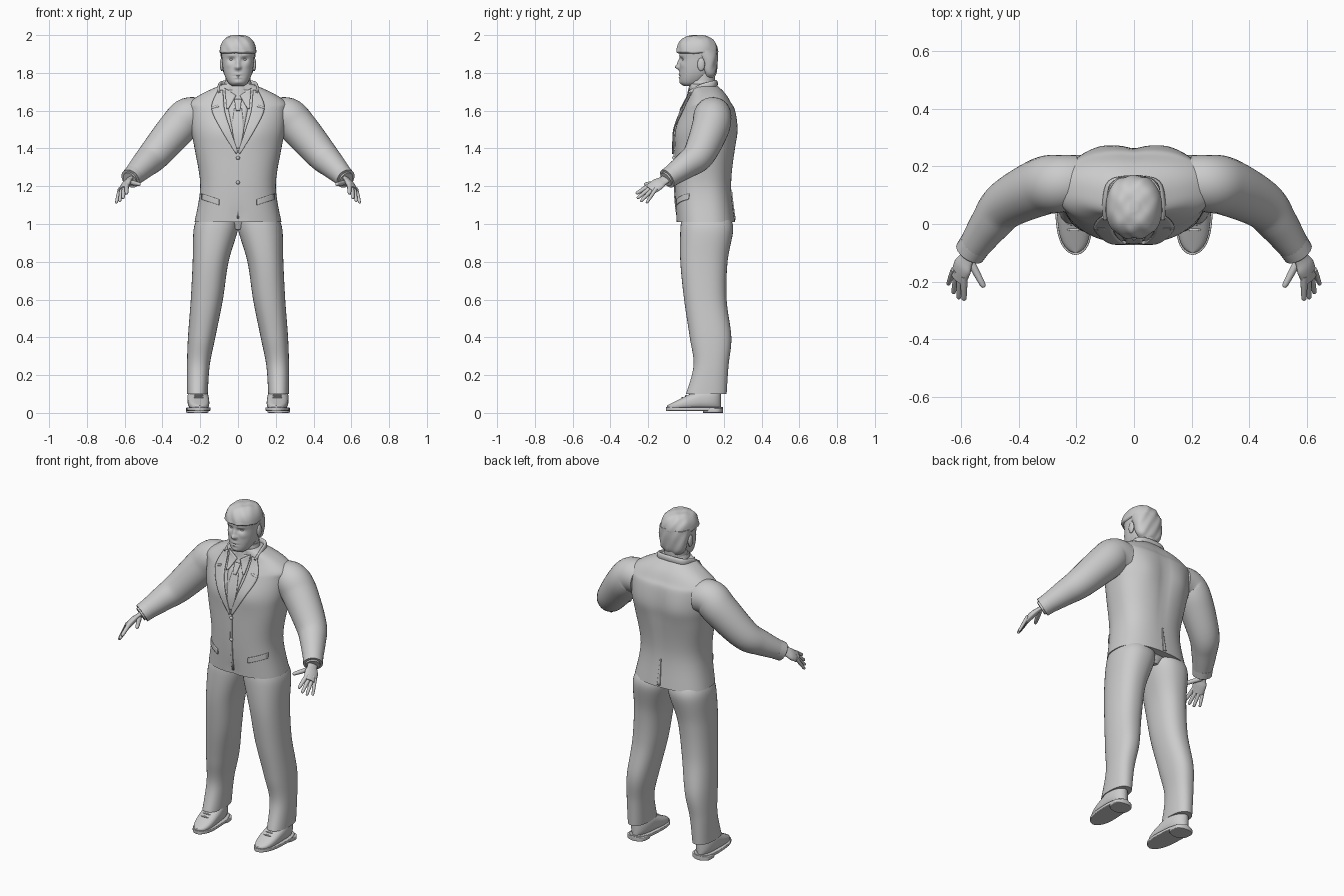
import bpy, bmesh
from math import sin, cos, pi, exp, radians
from mathutils import Vector
from mathutils.bvhtree import BVHTree

if "Cube" in bpy.data.objects:
    bpy.data.objects.remove(bpy.data.objects["Cube"])

colour = (0.6, 0.6, 0.6, 1)
grey = bpy.data.materials.new("plain grey")
grey.use_nodes = True
grey.diffuse_color = colour
grey.node_tree.nodes["Principled BSDF"].inputs["Base Color"].default_value = colour


def finish(name, bm, mirror=False, angle=40):
    """Turn a bmesh into a smooth shaded object; returns it with a tree for projecting."""
    bmesh.ops.recalc_face_normals(bm, faces=bm.faces)
    tree = BVHTree.FromBMesh(bm)
    mesh = bpy.data.meshes.new(name)
    bm.to_mesh(mesh)
    bm.free()
    mesh.materials.append(grey)
    obj = bpy.data.objects.new(name, mesh)
    bpy.context.collection.objects.link(obj)
    bpy.ops.object.select_all(action='DESELECT')
    obj.select_set(True)
    bpy.context.view_layer.objects.active = obj
    bpy.ops.object.shade_smooth_by_angle(angle=radians(angle))
    if mirror:
        obj.modifiers.new("mirror", 'MIRROR').use_mirror_merge = False
    return obj, tree


def spline(rows, steps):
    """Catmull-Rom through rows of numbers."""
    out = []
    last = len(rows) - 1
    for i in range(last):
        quad = (rows[max(i - 1, 0)], rows[i], rows[i + 1], rows[min(i + 2, last)])
        for s in range(steps):
            t = s / steps
            out.append([b + t * ((c - a) + t * ((2*a - 5*b + 4*c - d) + t * (3*b - a - 3*c + d))) / 2
                        for a, b, c, d in zip(*quad)])
    return out + [list(rows[-1])]


def skin(rings):
    """Bridge rings of points into a closed bmesh."""
    bm = bmesh.new()
    loops = [[bm.verts.new(p) for p in ring] for ring in rings]
    for low, high in zip(loops, loops[1:]):
        for k in range(len(low)):
            bm.faces.new((low[k - 1], low[k], high[k], high[k - 1]))
    bm.faces.new(loops[0])
    bm.faces.new(loops[-1])
    return bm


def signed_power(value, power):
    return abs(value) ** power * (1 if value > 0 else -1)


def loft(name, rows, power=2.3, n=40, steps=5, along='z', mirror=False, sculpt=None, angle=40):
    """Superellipse rings; rows are (position, x min, x max, min and max of the other axis)."""
    rings = []
    for pos, x_min, x_max, v_min, v_max in spline(rows, steps):
        ring = []
        for k in range(n):
            c, s = cos(2 * pi * k / n), sin(2 * pi * k / n)
            x = (x_min + x_max + (x_max - x_min) * signed_power(c, 2 / power)) / 2
            v = (v_min + v_max + (v_max - v_min) * signed_power(s, 2 / power)) / 2
            p = Vector((x, v, pos) if along == 'z' else (x, pos, v))
            if sculpt:
                sculpt(p, s)
            ring.append(p)
        rings.append(ring)
    return finish(name, skin(rings), mirror, angle)


def body(*rows):
    """Symmetric rows from (z, half width, front, back)."""
    return [(z, -half, half, front, back) for z, half, front, back in rows]


def bumps(front, back):
    """Soft mirrored swellings (x, z, width, height, amount) on the front and back."""
    def sculpt(p, s):
        x, z = p.x, p.z
        for bump_x, bump_z, width, height, amount in (front if s < 0 else back).values():
            for side in {bump_x, -bump_x}:
                push = exp(-((x - side) / width) ** 2 - ((z - bump_z) / height) ** 2)
                p.y += signed_power(s, 0.3) * amount * push
    return sculpt


def tube(name, rows, side=(0, 0, 1), flat=1.0, n=24, steps=6, mirror=True):
    """Rows are (x, y, z, radius); the radius runs along `side` and is flattened across it."""
    rows = spline(rows, steps)
    pts = [Vector(r[:3]) for r in rows]
    rings = []
    for i, (p, row) in enumerate(zip(pts, rows)):
        t = (pts[min(i + 1, len(pts) - 1)] - pts[max(i - 1, 0)]).normalized()
        u = (Vector(side) - t * t.dot(Vector(side))).normalized()
        w = t.cross(u) * flat
        rings.append([p + row[3] * (u * cos(a) + w * sin(a))
                      for a in (2 * pi * k / n for k in range(n))])
    return finish(name, skin(rings), mirror)


def ball(name, centre, size, mirror=True):
    bm = bmesh.new()
    bmesh.ops.create_uvsphere(bm, u_segments=20, v_segments=12, radius=1)
    for v in bm.verts:
        v.co = Vector(a + b * c for a, b, c in zip(centre, size, v.co))
    finish(name, bm, mirror)


def strip(name, a, b, lift, side=-1, mirror=True, across=6):
    """Cloth panel between two (x, z) edges, laid on the jacket."""
    bm = bmesh.new()
    grid = []
    for start, end in zip(spline(a, across), spline(b, across)):
        row = []
        for k in range(across + 1):
            x, z = Vector(start).lerp(Vector(end), k / across)
            hit = torso_tree.ray_cast(Vector((x, side, z)), Vector((0, -side, 0)))[0]
            row.append(bm.verts.new((x, hit.y + side * lift, z)))
        grid.append(row)
    for low, high in zip(grid, grid[1:]):
        for k in range(across):
            bm.faces.new((low[k], low[k + 1], high[k + 1], high[k]))
    obj, _ = finish(name, bm, mirror)
    solid = obj.modifiers.new("cloth", 'SOLIDIFY')
    solid.thickness, solid.offset = 0.006, 0


def centre_strip(name, edge, lift, side=-1):
    """Panel that is symmetric about the middle of the jacket."""
    strip(name, [(-x, z) for x, z in edge], edge, lift, side, mirror=False)


# Jacket body with chest, shoulder blades and a spine groove
_, torso_tree = loft("jacket", body(
    (1.01, .23, -.05, .26), (1.2, .2, -.06, .24), (1.4, .23, -.06, .26), (1.5, .25, -.05, .27),
    (1.6, .26, -.02, .26), (1.64, .26, 0, .24), (1.69, .19, .02, .21), (1.74, .08, .02, .16)),
    power=2.5, n=64, sculpt=bumps(
        dict(chest=(.1, 1.5, .08, .08, .01), hem_opening=(0, 1.03, .02, .04, -.01)),
        dict(shoulder_blade=(.12, 1.5, .07, .1, .01), spine=(0, 1.45, .03, .2, -.01))))

# Shirt front, tie, lapels and jacket trim
centre_strip("shirt_front", [(.07, 1.71), (.05, 1.6), (.01, 1.4)], lift=.002)
centre_strip("tie", [(.02, 1.61), (.03, 1.5), (.01, 1.4)], lift=.006)
centre_strip("tie_knot", [(.02, 1.66), (.01, 1.6)], lift=.012)
strip("shirt_collar_points", [(.01, 1.68), (.05, 1.61)], [(.07, 1.72), (.06, 1.61)], lift=.01)
strip("lapels", [(.08, 1.71), (.07, 1.6), (.04, 1.5), (0, 1.38)],
      [(.11, 1.7), (.14, 1.61), (.09, 1.5), (.01, 1.37)], lift=.009)
strip("lapel_notches", [(.1, 1.63), (.14, 1.62)], [(.1, 1.62), (.14, 1.61)], lift=.011)
centre_strip("front_edge", [(.006, 1.4), (.006, 1.03)], lift=.002)
strip("pocket_flaps", [(.1, 1.13), (.19, 1.16)], [(.1, 1.1), (.19, 1.13)], lift=.003)
centre_strip("back_vent", [(.003, 1.17), (.01, 1.02)], lift=.002, side=1)
for label, height in dict(upper_button=1.35, lower_button=1.22).items():
    ball(label, (0, -.063, height), (.01, .01, .01), mirror=False)

# Collars around the neck
half = [(.1, .02, 1.69, .015), (.1, .08, 1.72, .02), (.07, .15, 1.74, .02)]
tube("jacket_collar", half + [(-x, y, z, r) for x, y, z, r in reversed(half)], flat=.5, mirror=False)
loft("shirt_collar", body((1.69, .085, .01, .165), (1.76, .068, .02, .15)), power=2)

# Sleeves and cuffs
wrist, cuff_end = (.55, -.07, 1.26), (.57, -.1, 1.24)
tube("sleeves", [(.19, .15, 1.57, .09), (.26, .14, 1.57, .1), (.32, .13, 1.51, .1),
                 (.44, .07, 1.37, .085), (.5, 0, 1.31, .07), (*cuff_end, .05)], n=32)
tube("sleeve_hems", [(*wrist, .056), (*cuff_end, .054)])
tube("shirt_cuffs", [(*wrist, .042), (.575, -.107, 1.235, .04)])

# Hands: palm, a fan of four fingers, and thumb
spread = Vector((.06, .06, -.05))
tube("palms", [(*wrist, .03), (.58, -.12, 1.23, .03), (.595, -.15, 1.21, .04), (.61, -.19, 1.18, .035)],
     side=spread, flat=.45)


def digit(name, base, tip, radius):
    profile = {-.3: 1.1, .1: 1.1, .5: 1, .85: .85, .97: .6, 1: .1}
    rows = [(*base.lerp(tip, t), radius * k) for t, k in profile.items()]
    tube(name, rows, side=spread, n=12, steps=3)


for i, label in enumerate(("index", "middle", "ring", "little")):
    t = i / 3
    reach = Vector((0, -.015, -.01)) * sin(pi * t)
    base = Vector((.59, -.2, 1.2)).lerp(Vector((.63, -.17, 1.17)), t)
    tip = Vector((.59, -.265, 1.16)).lerp(Vector((.645, -.21, 1.11)), t)
    digit(label + "_fingers", base, tip + reach, .011 - .002 * t)
digit("thumbs", Vector((.565, -.135, 1.22)), Vector((.52, -.22, 1.21)), .012)

# Trousers
loft("trouser_legs", [
    (1.04, 0, .21, -.02, .23), (.97, 0, .235, -.03, .25), (.8, .05, .24, -.03, .22),
    (.6, .08, .25, -.01, .215), (.4, .12, .265, .02, .24), (.25, .15, .27, .04, .225),
    (.1, .16, .27, 0, .215)], steps=8, mirror=True)
loft("trouser_seat", body((1.05, .2, 0, .24), (.97, .04, .03, .19)), power=2)


# Shoes: one rounded outline for upper, sole and heel
def instep(y):
    return min(.13, .09 + y / 2)


def shoe_part(name, toe, heel, width, bottom, top, power):
    rows = []
    for i in range(-12, 13):
        u = sin(pi / 2 * i / 12.5)
        y = (toe + heel + (heel - toe) * u) / 2
        half = width * (1 - abs(u) ** 3) ** .5
        x = .208 + y / 20
        rows.append((y, x - half, x + half, bottom, top(y)))
    loft(name, rows, power, steps=1, along='y', mirror=True)


shoe_part("shoe_uppers", -.1, .185, .057, .015, instep, power=2.5)
shoe_part("shoe_soles", -.107, .195, .063, .01, lambda y: .03, power=8)
shoe_part("shoe_heels", .09, .195, .06, 0, lambda y: .025, power=8)
for y in (-.02, 0, .02):
    ball("shoe_laces", (.208, y, instep(y)), (.025, .005, .004))

# Head with sculpted face, neck, eyes and ears
eye = 1.87
face = dict(
    nose=(0, eye - .04, .012, .013, .023), bridge=(0, eye - .015, .01, .02, .013),
    nostril=(.013, eye - .042, .007, .007, .008), socket=(.034, eye, .018, .01, -.013),
    brow=(.036, eye + .022, .022, .007, .006), cheek=(.05, eye - .03, .018, .014, .004),
    upper_lip=(0, eye - .078, .02, .005, .006), lower_lip=(0, eye - .094, .017, .005, .006),
    mouth=(0, eye - .086, .025, .003, -.005), chin=(0, 1.75, .02, .012, .005))
loft("neck", body((1.68, .065, .03, .15), (1.83, .065, .03, .155)), power=2)
loft("head", body(
    (1.73, .03, -.01, .04), (1.75, .053, -.03, .09), (1.8, .075, -.034, .14), (eye, .085, -.032, .16),
    (1.94, .085, -.036, .16), (1.98, .04, 0, .1)), n=96, steps=10, angle=80, sculpt=bumps(face, {}))
ball("eyes", (.034, -.006, eye), (.014, .013, .009))
ball("ears", (.086, .08, 1.845), (.01, .02, .035))


# Hair: a dome with a fringe, and the cropped back and sides
def locks(p, s):
    p.y += .0025 * sin(p.x * 110 + p.z * 60)
    p.z += .002 * sin(p.x * 90) * cos(p.y * 80)


dome = []
for i in range(10):
    a = i * pi / 19
    k = cos(a) ** .7
    dome.append((1.91 + .09 * sin(a), .097 * k, .06 - .11 * k, .06 + .108 * k))
loft("hair_top", body((1.903, .09, -.036, .16), *dome), n=72, sculpt=locks)
loft("hair_back", body((1.77, .05, .09, .146), (1.8, .077, .085, .16), (eye, .09, .06, .168),
                       (1.92, .092, .03, .168)), n=48, sculpt=locks)
